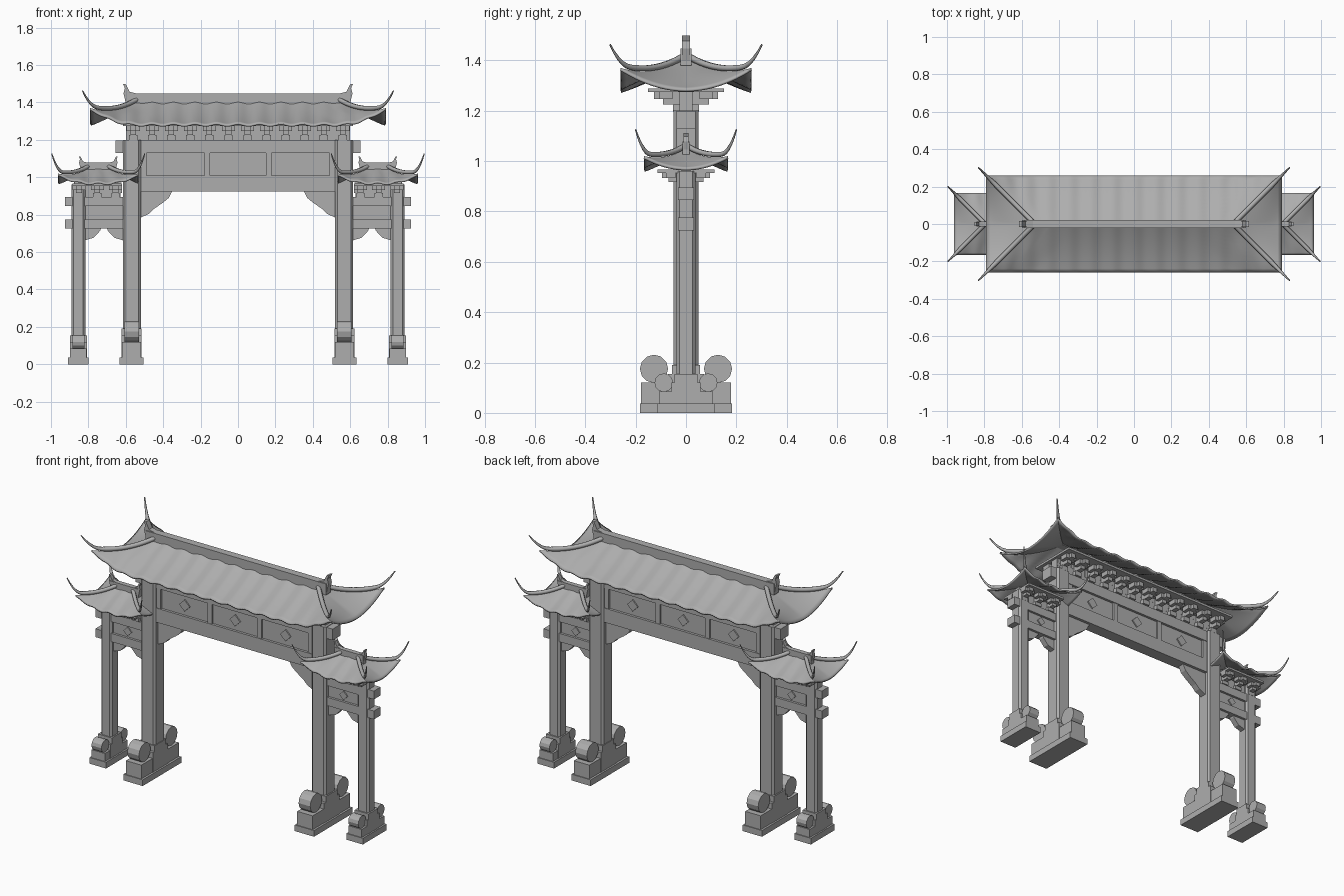
import bpy
import bmesh
from math import cos, pi
from mathutils import Matrix, Vector

default_cube = bpy.data.objects.get("Cube")
if default_cube:
    bpy.data.objects.remove(default_cube, do_unlink=True)

stone = bpy.data.materials.new("grey_stone")
stone.use_nodes = True
GREY = (0.42, 0.42, 0.42, 1)
stone.diffuse_color = GREY
stone.node_tree.nodes["Principled BSDF"].inputs["Base Color"].default_value = GREY


def finish(name, bm):
    """Turn a bmesh into a named stone object."""
    bmesh.ops.recalc_face_normals(bm, faces=bm.faces)
    mesh = bpy.data.meshes.new(name)
    bm.to_mesh(mesh)
    bm.free()
    mesh.materials.append(stone)
    obj = bpy.data.objects.new(name, mesh)
    bpy.context.collection.objects.link(obj)
    return obj


def smooth(obj):
    bpy.ops.object.select_all(action='DESELECT')
    obj.select_set(True)
    bpy.context.view_layer.objects.active = obj
    bpy.ops.object.shade_smooth_by_angle()


def box(bm, x, width, z0, z1, depth, y=0):
    """Box centred on x and y, standing between two heights."""
    place = Matrix.Translation((x, y, (z0 + z1) / 2))
    size = Matrix.Diagonal((width, depth, z1 - z0, 1))
    return bmesh.ops.create_cube(bm, size=1, matrix=place @ size)["verts"]


def prism(bm, points, depth):
    """Extrude an x-z outline evenly about y = 0."""
    face = bm.faces.new([bm.verts.new((x, -depth / 2, z)) for x, z in points])
    grown = bmesh.ops.extrude_face_region(bm, geom=[face])["geom"]
    verts = [v for v in grown if isinstance(v, bmesh.types.BMVert)]
    bmesh.ops.translate(bm, verts=verts, vec=(0, depth, 0))


def post(name, x, width, depth, top):
    """Column with chamfered vertical edges."""
    bm = bmesh.new()
    box(bm, x, width, 0, top, depth)
    upright = [e for e in bm.edges if abs(e.verts[0].co.z - e.verts[1].co.z) > top / 2]
    bmesh.ops.bevel(bm, geom=upright, offset=0.012, segments=1, affect='EDGES')
    finish(name, bm)


def pedestal(name, x, width, length, seat, seat_y, radius, drum_y, drum_z, collar):
    """Plinth with a drum stone at the front and at the back of a column."""
    bm = bmesh.new()
    box(bm, x, width, 0, 0.037, length)
    box(bm, x, width * 0.84, 0.037, collar - 0.035, collar * 0.75)
    box(bm, x, width * 0.84, collar - 0.035, collar, collar * 0.58)
    for side in (-1, 1):
        box(bm, x, width * 0.8, 0.037, seat, seat_y, side * (length - seat_y - 0.01) / 2)
        turn = Matrix.Translation((x, side * drum_y, drum_z)) @ Matrix.Rotation(pi / 2, 4, 'Y')
        bmesh.ops.create_cone(bm, cap_ends=True, segments=12, radius1=radius,
                              radius2=radius, depth=width * 0.6, matrix=turn)
    finish(name, bm)


def roof(name, cx, half_x, half_y, top, drop, lift, ridge_half, ridge_top, period, reach):
    """Hipped roof with swept-up corners, ridge, hip ribs and finials."""
    flat = half_x - half_y

    def height(u, dist):
        curl = max(0, 1 - dist / half_y) ** 2
        return top - drop * (1.3 * u - 0.3 * u * u) + lift * u * u * curl

    # Four curved slopes
    bm = bmesh.new()
    rows = 12
    for along_x in (True, False):
        columns = int(half_x * 160) if along_x else 24
        for side in (-1, 1):
            grid = []
            for i in range(rows + 1):
                u = i / rows
                span = half_y * u + (flat if along_x else 0)
                line = []
                for j in range(columns + 1):
                    t = span * (2 * j / columns - 1)
                    dist = span - abs(t)
                    z = height(u, dist)
                    if along_x:
                        z += 0.005 * cos(2 * pi * t / period) * min(1, dist / 0.1)
                        line.append(bm.verts.new((cx + t, side * half_y * u, z)))
                    else:
                        line.append(bm.verts.new((cx + side * (flat + half_y * u), t, z)))
                grid.append(line)
            for a, b in zip(grid, grid[1:]):
                for j in range(columns):
                    bm.faces.new((a[j], a[j + 1], b[j + 1], b[j]))
    bmesh.ops.remove_doubles(bm, verts=bm.verts, dist=0.0004)
    tiles = finish(name + "_tiles", bm)
    shell = tiles.modifiers.new("thickness", 'SOLIDIFY')
    shell.thickness = 0.01
    shell.offset = -1
    smooth(tiles)

    # Hip ribs tapering into upturned horns
    curve = bpy.data.curves.new(name + "_hip_ribs", 'CURVE')
    curve.dimensions = '3D'
    curve.bevel_depth = half_y * 0.02 + 0.008
    curve.bevel_resolution = 1
    curve.use_fill_caps = True
    steps = 18
    for sx in (-1, 1):
        for sy in (-1, 1):
            spline = curve.splines.new('POLY')
            spline.points.add(steps)
            for i, p in enumerate(spline.points):
                u = 0.03 + (reach - 0.03) * i / steps
                z = height(u, 0) + 0.012 + 0.67 * max(0, u - 0.85) ** 2
                p.co = (cx + sx * (flat + half_y * u), sy * half_y * u, z, 1)
                p.radius = 1 if u < 0.8 else 1 - 0.75 * (u - 0.8) / (reach - 0.8)
    curve.materials.append(stone)
    ribs = bpy.data.objects.new(name + "_hip_ribs", curve)
    bpy.context.collection.objects.link(ribs)

    # Ridge beam and curled finials
    bm = bmesh.new()
    thick = half_y * 0.17
    box(bm, cx, ridge_half * 2, top - 0.03, ridge_top, thick)
    finish(name + "_ridge", bm)
    bm = bmesh.new()
    k = half_y / 0.26
    outline = ((-.06, -.05), (-.06, 0), (-.02, .01), (0, .05), (.015, .052),
               (.005, .03), (.012, 0), (0, -.05))
    for s in (-1, 1):
        prism(bm, [(cx + s * (ridge_half + x * k), ridge_top + z * k) for x, z in outline],
              thick * 0.75)
    finish(name + "_finials", bm)


def brackets(name, centres, z, h, reach):
    """Row of stepped bracket sets that widen upwards."""
    bm = bmesh.new()
    for x in centres:
        box(bm, x, 0.045, z, z + h * 0.35, reach * 0.7)
        box(bm, x, 0.03, z + h * 0.35, z + h * 0.62, reach * 1.25)
        box(bm, x, 0.07, z + h * 0.35, z + h * 0.62, reach * 0.35)
        for y in (-0.55, 0, 0.55):
            box(bm, x, 0.07, z + h * 0.62, z + h, reach * 0.36, y * reach)
        box(bm, x, 0.03, z + h * 0.62, z + h, reach * 1.75)
    finish(name, bm)


def diamond(bm, x, z, r, depth):
    prism(bm, [(x - r, z), (x, z - r), (x + r, z), (x, z + r)], depth)


# Central bay: beams, framed panels and bracket row
bm = bmesh.new()
box(bm, 0, 1.31, 1.13, 1.197, 0.075)
finish("upper_beam", bm)
bm = bmesh.new()
box(bm, 0, 1.06, 0.925, 1.01, 0.075)
finish("lower_beam", bm)
bm = bmesh.new()
box(bm, 0, 1.06, 1.0, 1.14, 0.045)
finish("centre_panel", bm)
bm = bmesh.new()
for x in (-0.505, -0.165, 0.165, 0.505):
    box(bm, x, 0.03, 1.01, 1.13, 0.068)
finish("panel_dividers", bm)
bm = bmesh.new()
for x in (-0.335, 0, 0.335):
    diamond(bm, x, 1.07, 0.035, 0.06)
finish("panel_diamonds", bm)
brackets("centre_brackets", [-0.56 + i * 1.12 / 11 for i in range(12)], 1.197, 0.08, 0.145)
bm = bmesh.new()
box(bm, 0, 1.2, 1.19, 1.3, 0.05)
box(bm, 0, 1.23, 1.274, 1.288, 0.3)
finish("centre_bracket_plate", bm)
roof("centre_roof", 0, 0.79, 0.26, 1.41, 0.125, 0.085, 0.6, 1.447, 0.115, 1.16)

large_spandrel = ((.53, .93), (.35, .93), (.37, .89), (.4, .865), (.45, .83), (.475, .805), (.53, .78))
small_spandrel = ((-.01, .735), (.085, .735), (.08, .715), (.045, .677), (-.01, .66))

for s, label in ((1, "left"), (-1, "right")):
    # Columns and drum-stone bases
    post(label + "_inner_column", s * 0.567, 0.096, 0.1, 1.2)
    post(label + "_outer_column", s * 0.853, 0.075, 0.075, 0.96)
    pedestal(label + "_inner_base", s * 0.569, 0.128, 0.366, 0.12, 0.12, 0.056, 0.127, 0.175, 0.19)
    pedestal(label + "_outer_base", s * 0.853, 0.11, 0.225, 0.085, 0.06, 0.037, 0.088, 0.12, 0.155)

    # Side bay beams, panel and diamond
    bm = bmesh.new()
    for z in (0.725, 0.845):
        box(bm, s * 0.757, 0.336, z, z + 0.05, 0.064)
    finish(label + "_side_beams", bm)
    bm = bmesh.new()
    box(bm, s * 0.72, 0.24, 0.77, 0.85, 0.036)
    diamond(bm, s * 0.717, 0.81, 0.027, 0.05)
    finish(label + "_side_panel", bm)

    # Spandrels below the beams
    bm = bmesh.new()
    prism(bm, [(s * x, z) for x, z in large_spandrel], 0.04)
    prism(bm, [(s * (0.617 + x), z) for x, z in small_spandrel], 0.035)
    prism(bm, [(s * (0.816 - x), z) for x, z in small_spandrel], 0.035)
    finish(label + "_spandrels", bm)

    # Side roof with its brackets
    brackets(label + "_side_brackets", [s * x for x in (0.655, 0.752, 0.85)], 0.895, 0.06, 0.11)
    bm = bmesh.new()
    box(bm, s * 0.752, 0.25, 0.89, 0.985, 0.04)
    box(bm, s * 0.752, 0.265, 0.953, 0.966, 0.225)
    finish(label + "_side_bracket_plate", bm)
    roof(label + "_side_roof", s * 0.747, 0.215, 0.167, 1.05, 0.078, 0.048, 0.095, 1.078, 0.1, 1.2)
